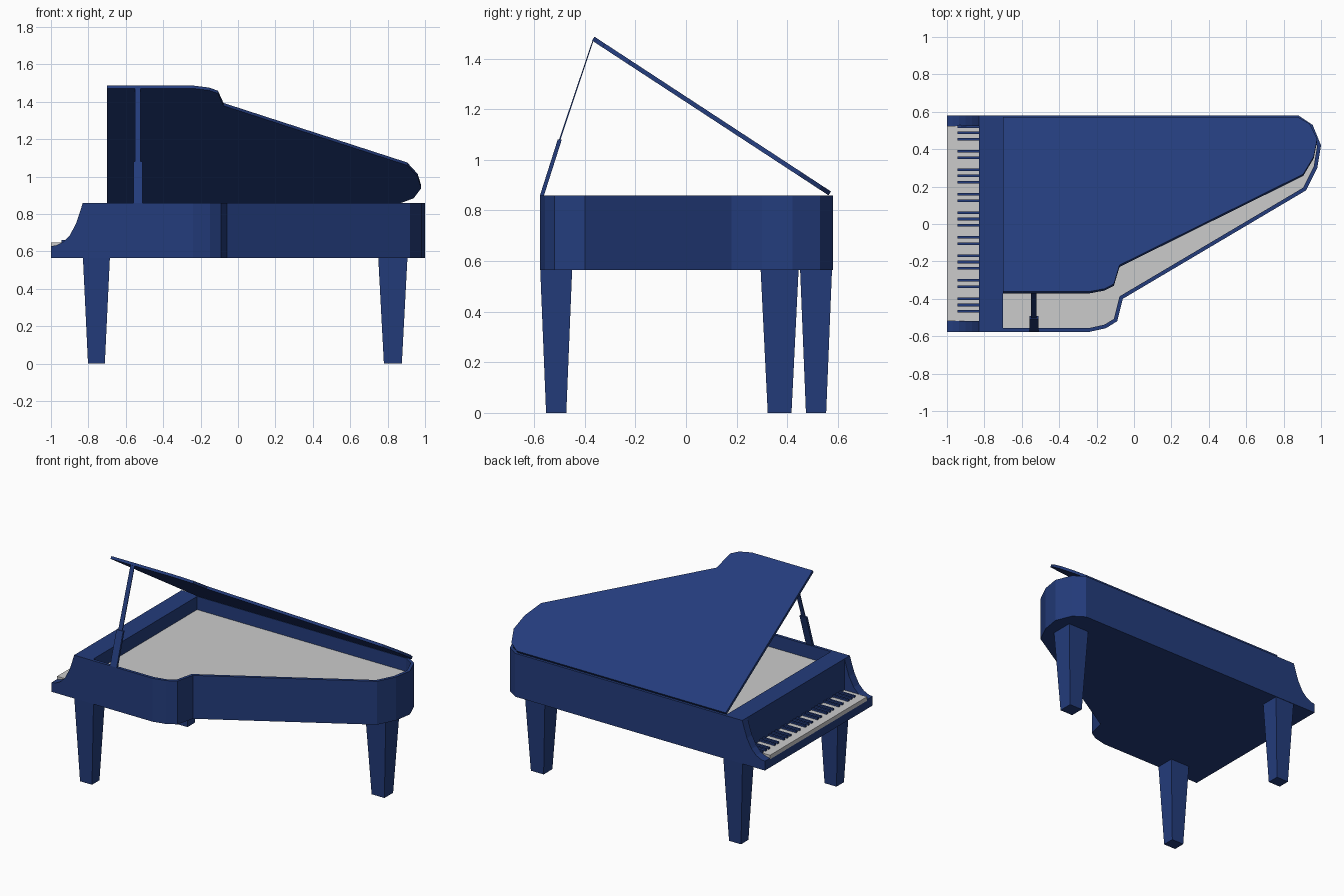
import bpy, bmesh, math
from mathutils import Vector

if "Cube" in bpy.data.objects:
    bpy.data.objects.remove(bpy.data.objects["Cube"])

navy = bpy.data.materials.new("navy_lacquer")
navy.diffuse_color = (0.017, 0.045, 0.2, 1)
navy.use_nodes = True
navy.node_tree.nodes["Principled BSDF"].inputs["Base Color"].default_value = navy.diffuse_color


def loft(name, rings, mat=navy):
    """Join equal-sized point rings in order and cap both ends."""
    bm = bmesh.new()
    rows = [[bm.verts.new(p) for p in ring] for ring in rings]
    n = len(rows[0])
    for a, b in zip(rows, rows[1:]):
        for i in range(n):
            j = (i + 1) % n
            bm.faces.new((a[i], a[j], b[j], b[i]))
    bm.faces.new(rows[0][::-1])
    bm.faces.new(rows[-1])
    bmesh.ops.recalc_face_normals(bm, faces=bm.faces)
    mesh = bpy.data.meshes.new(name)
    bm.to_mesh(mesh)
    bm.free()
    if mat:
        mesh.materials.append(mat)
    obj = bpy.data.objects.new(name, mesh)
    bpy.context.collection.objects.link(obj)
    return obj


def at_z(points, z):
    return [(x, y, z) for x, y in points]


def rect(cx, cy, hx, hy, z):
    return at_z([(cx - hx, cy - hy), (cx + hx, cy - hy), (cx + hx, cy + hy), (cx - hx, cy + hy)], z)


def box(name, x0, x1, y0, y1, z0, z1, mat=navy):
    c = ((x0 + x1) / 2, (y0 + y1) / 2, (x1 - x0) / 2, (y1 - y0) / 2)
    return loft(name, [rect(*c, z0), rect(*c, z1)], mat)


def inset(points, t):
    """Offset a counter-clockwise outline inwards with mitred corners."""
    result = []
    for i, p in enumerate(points):
        p = Vector(p)
        d1 = (p - Vector(points[i - 1])).normalized()
        d2 = (Vector(points[(i + 1) % len(points)]) - p).normalized()
        n1, n2 = Vector((-d1.y, d1.x)), Vector((-d2.y, d2.x))
        result.append(tuple(p + (n1 + n2) * t / (1 + n1.dot(n2))))
    return result


# Wing-shaped plan, and the inner plan starting behind the fallboard
BOTTOM, TOP, FRONT = 0.565, 0.86, -0.83
outline = [(FRONT, -0.577), (-0.24, -0.577), (-0.15, -0.557), (-0.09, -0.52), (-0.06, -0.40),
           (0.92, 0.18), (0.98, 0.30), (1.0, 0.42), (0.955, 0.53), (0.88, 0.58), (FRONT, 0.58)]
inner = [(-0.70 if x < -0.6 else x, y) for x, y in inset(outline, 0.02)]

# Case with open well, and the soundboard lying in it
loft("case", [at_z(outline, BOTTOM), at_z(outline, TOP), at_z(inner, TOP), at_z(inner, 0.755)])
loft("soundboard", [at_z(inner, 0.755), at_z(inner, 0.77)], None)

# Lid, hinged along the straight side
HINGE = 0.56
leaf = [(x, y - HINGE) for x, y in inner]
lid = loft("lid", [at_z(leaf, 0), at_z(leaf, 0.018)])
lid.location = (0, 0.563, TOP)
lid.rotation_euler.x = math.radians(-33.2)

# Two-stage lid prop
loft("prop_base", [rect(-0.535, -0.569, 0.025, 0.008, TOP), rect(-0.535, -0.499, 0.025, 0.008, 1.08)])
loft("prop_stick", [rect(-0.535, -0.499, 0.015, 0.003, 1.08), rect(-0.535, -0.367, 0.015, 0.002, 1.473)])

# Curved cheeks either side of the keyboard
cheek = [(FRONT, BOTTOM), (FRONT, TOP), (-0.845, 0.81), (-0.865, 0.75), (-0.90, 0.685),
         (-0.935, 0.65), (-0.97, 0.633), (-1.0, 0.628), (-1.0, BOTTOM)]
for name, y0, y1 in (("near_cheek", -0.577, -0.518), ("far_cheek", 0.525, 0.58)):
    loft(name, [[(x, y, z) for x, z in cheek] for y in (y0, y1)])

# Keyboard: bed, white key slab, black keys in threes and twos
box("key_bed", -1.0, FRONT, -0.518, 0.525, BOTTOM, 0.62)
box("white_keys", -1.0, FRONT, -0.518, 0.525, 0.62, 0.648, None)
for group in range(9):
    count = 3 if group % 2 == 0 else 2
    centre = 0.487 - 0.115 * group
    for k in range(count):
        y = centre + (k - (count - 1) / 2) * 0.034
        box("black_key", -0.945, FRONT, y - 0.007, y + 0.007, 0.645, 0.66)

# Tapered square legs
for name, x, y, top, foot in (("near_front_leg", -0.757, -0.513, (0.072, 0.063), (0.045, 0.04)),
                              ("far_front_leg", -0.757, 0.514, (0.072, 0.063), (0.045, 0.04)),
                              ("tail_leg", 0.828, 0.37, (0.078, 0.075), (0.048, 0.047))):
    loft(name, [rect(x, y, *foot, 0), rect(x, y, *top, BOTTOM)])
